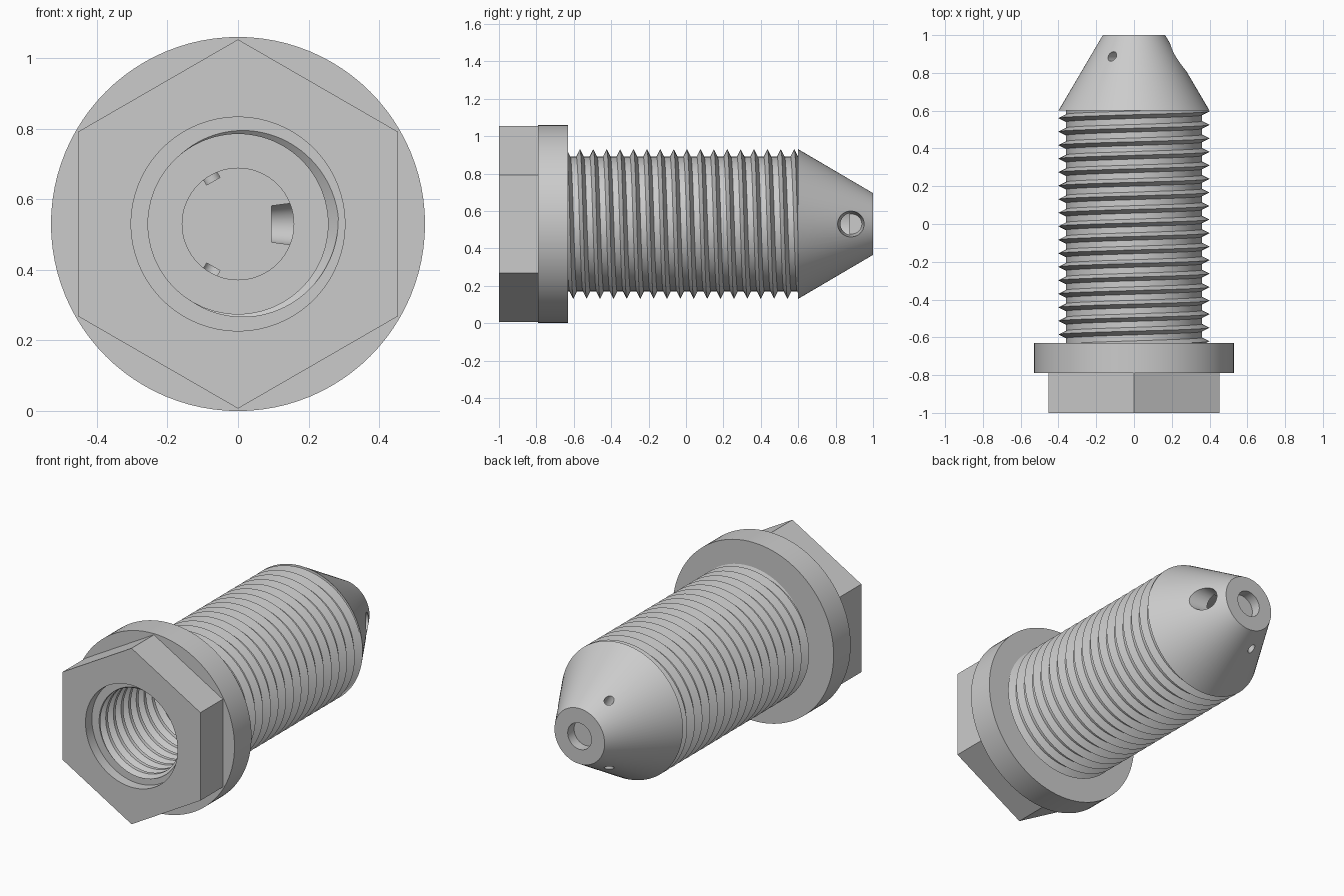
import bpy, bmesh
from math import sin, cos, pi, tau, radians
from mathutils import Vector, Matrix

if "Cube" in bpy.data.objects:
    bpy.data.objects.remove(bpy.data.objects["Cube"])

ZC = 0.53          # height of the bolt axis
PITCH = 0.0716     # thread pitch
N = 96             # segments round the axis


def pos(r, a, y):
    return (r * sin(a), y, ZC + r * cos(a))


def make(name, bm):
    bmesh.ops.remove_doubles(bm, verts=bm.verts, dist=1e-5)
    bmesh.ops.recalc_face_normals(bm, faces=bm.faces)
    me = bpy.data.meshes.new(name)
    bm.to_mesh(me)
    bm.free()
    ob = bpy.data.objects.new(name, me)
    bpy.context.collection.objects.link(ob)
    return ob


def smooth(ob):
    bpy.ops.object.select_all(action='DESELECT')
    ob.select_set(True)
    bpy.context.view_layer.objects.active = ob
    bpy.ops.object.shade_smooth_by_angle(angle=radians(25))


def grid(bm, cols):
    for c, d in zip(cols, cols[1:]):
        for i in range(len(c) - 1):
            bm.faces.new((c[i], c[i + 1], d[i + 1], d[i]))


def lathe(name, profile, n=N):
    """Closed (radius, y) profile turned round the bolt axis."""
    bm = bmesh.new()
    pts = profile + profile[:1]
    cols = [[bm.verts.new(pos(r, tau * j / n, y)) for r, y in pts
             if True] for j in range(n + 1)]
    grid(bm, cols)
    bmesh.ops.dissolve_degenerate(bm, dist=1e-6, edges=bm.edges)
    return make(name, bm)


def thread(name, y0, y1, root, crest, half, first, start_r=None, inward=False):
    """Right-hand helical V thread, trimmed flat at y0 and y1."""
    def rad(a, y):
        t = (y - first) / PITCH - a / tau
        d = abs(t - round(t)) * PITCH
        return root + (crest - root) * max(0, 1 - d / half)

    turns = range(int((y0 - first) / PITCH) - 3, int((y1 - first) / PITCH) + 4)
    bm = bmesh.new()
    cols = []
    for j in range(N + 1):
        a = tau * j / N
        col = [bm.verts.new(pos(start_r, a, y0))] if start_r else []
        for k in turns:
            for off in (-half, 0, half):
                y = first + PITCH * (k + a / tau) + off
                y = min(max(y, y0), y1)
                col.append(bm.verts.new(pos(rad(a, y), a, y)))
        cols.append(col)
    grid(bm, cols)
    ob = make(name, bm)
    # open tube: set the facing from a face in the middle of its length
    me = ob.data
    f = min(me.polygons, key=lambda p: abs(p.center.y))
    out = f.normal.dot(f.center - Vector((0, f.center.y, ZC))) > 0
    if out == inward:
        me.flip_normals()
    return ob


def cut(ob, cutter):
    cutter.hide_render = True
    m = ob.modifiers.new("cut", 'BOOLEAN')
    m.operation, m.solver, m.object = 'DIFFERENCE', 'EXACT', cutter
    bpy.context.view_layer.objects.active = ob
    bpy.ops.object.modifier_apply(modifier=m.name)
    bpy.data.objects.remove(cutter)


def cone(name, start, direction, r1, r2, depth, n=48):
    bm = bmesh.new()
    d = Vector(direction)
    mat = Matrix.Translation(Vector(start) + d * depth / 2) @ \
        d.to_track_quat('Z', 'Y').to_matrix().to_4x4()
    bmesh.ops.create_cone(bm, cap_ends=True, segments=n, radius1=r1,
                          radius2=r2, depth=depth, matrix=mat)
    return make(name, bm)


# hexagonal head with round opening
bm = bmesh.new()
rings = [[bm.verts.new(pos(0.523, pi / 3 * j, y)) for j in range(6)]
         for y in (-1.0, -0.79)]
for ring in rings:
    bm.faces.new(ring)
for j in range(6):
    k = (j + 1) % 6
    bm.faces.new((rings[0][j], rings[0][k], rings[1][k], rings[1][j]))
head = make("hex_head", bm)
cut(head, cone("bore_cutter", (0, -1.1, ZC), (0, 1, 0), 0.303, 0.303, 0.5, N))

# flange collar
flange = lathe("flange", [(0.303, -0.79), (0.53, -0.79), (0.53, -0.63), (0.303, -0.63)])

# outer and inner threads
shank = thread("outer_thread", -0.63, 0.6, 0.36, 0.40, 0.02, -0.567)
bore = thread("inner_thread", -0.94, 0.6, 0.255, 0.285, 0.025, -0.957,
              start_r=0.303, inward=True)

# conical tip with blind holes from both ends
tip = lathe("cone_tip", [(0.158, 0.6), (0.40, 0.6), (0.165, 1.0), (0.078, 1.0),
                         (0.078, 0.94), (0, 0.94), (0, 0.875), (0.158, 0.875)])

# radial holes: one large flared, two small
for i, (r1, r2, start) in enumerate([(0.053, 0.085, 0.095), (0.025, 0.025, 0.14),
                                     (0.025, 0.025, 0.14)]):
    a = tau * i / 3
    d = Vector((cos(a), 0, sin(a)))
    cut(tip, cone("drill_cutter", Vector((0, 0.887, ZC)) + d * start, d, r1, r2, 0.25))

for ob in (head, flange, shank, bore, tip):
    smooth(ob)
